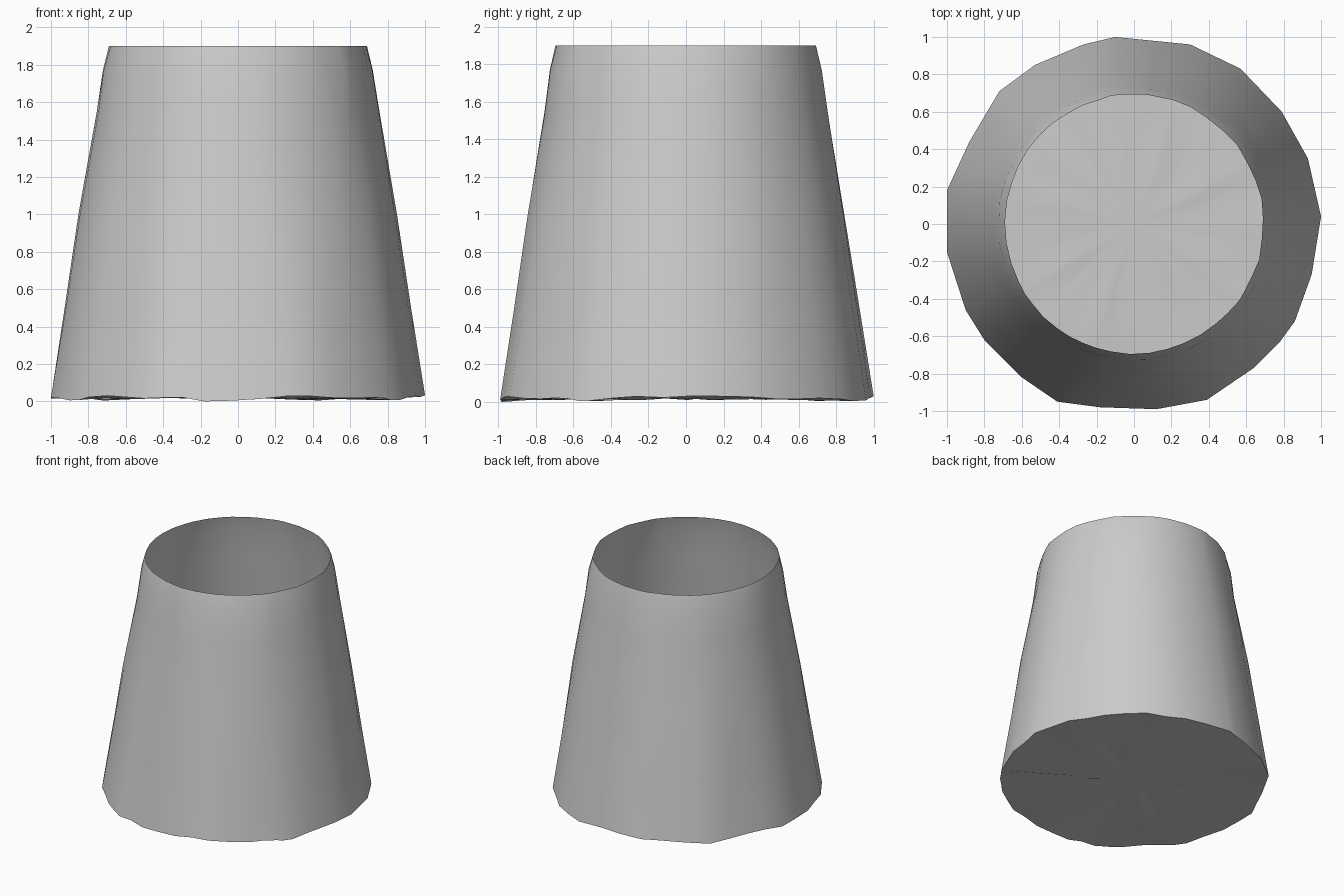
import bpy, bmesh, math, random

if "Cube" in bpy.data.objects:
    bpy.data.objects.remove(bpy.data.objects["Cube"])

random.seed(4)

# Uneven outline of the base, read counter-clockwise
base = [(1, .04), (.93, .35), (.79, .6), (.57, .83), (.3, .96), (-.1, 1),
        (-.27, .96), (-.53, .85), (-.72, .71), (-.88, .44), (-1, .18),
        (-1, -.15), (-.9, -.46), (-.8, -.62), (-.6, -.82), (-.41, -.95),
        (-.18, -.98), (.12, -.99), (.39, -.94), (.64, -.77), (.78, -.63),
        (.86, -.52), (.95, -.27)]

# Two columns per base edge keep the rim rounder than the base
outline = []
for a, b in zip(base, base[1:] + base[:1]):
    outline += [a, ((a[0] + b[0]) / 2, (a[1] + b[1]) / 2)]

bm = bmesh.new()


def ring(radius, z, roundness, wobble=0.0, z_wobble=0.0):
    """Ring blended between the base outline and a circle."""
    verts = []
    for x, y in outline:
        d = math.hypot(x, y)
        r = radius * (d + (1 - d) * roundness) + random.uniform(-wobble, wobble)
        verts.append(bm.verts.new((x / d * r, y / d * r,
                                   z + random.uniform(-z_wobble, z_wobble))))
    return verts


def bridge(lower, upper):
    n = len(lower)
    for i in range(n):
        j = (i + 1) % n
        bm.faces.new((lower[i], lower[j], upper[j], upper[i]))


# Crumpled floor, tapered wall and open rim
floor_inner = ring(.35, .025, .5, .02, .008)
floor_outer = ring(.72, .02, .3, .03, .01)
edge = ring(1, .018, 0)
for i, v in enumerate(edge):
    v.co.z = .018 + .015 * math.sin(i * 1.1) * math.cos(i * .37)
edge[0].co.z, edge[32].co.z = .033, 0
wall = [ring(.925, .5, .4, .003), ring(.85, 1.0, .7, .004),
        ring(.755, 1.55, 1, .004), ring(.725, 1.77, 1, .004),
        ring(.692, 1.9, 1, .004)]
centre = bm.verts.new((0, 0, .028))
n = len(edge)
for i in range(n):
    bm.faces.new((centre, floor_inner[(i + 1) % n], floor_inner[i]))
rings = [floor_inner, floor_outer, edge] + wall
for lower, upper in zip(rings, rings[1:]):
    bridge(lower, upper)
bmesh.ops.recalc_face_normals(bm, faces=bm.faces)

mesh = bpy.data.meshes.new("tapered_cup")
bm.to_mesh(mesh)
bm.free()
cup = bpy.data.objects.new("tapered_cup", mesh)
bpy.context.collection.objects.link(cup)
bpy.context.view_layer.objects.active = cup
cup.select_set(True)
bpy.ops.object.shade_smooth_by_angle(angle=math.radians(45))
